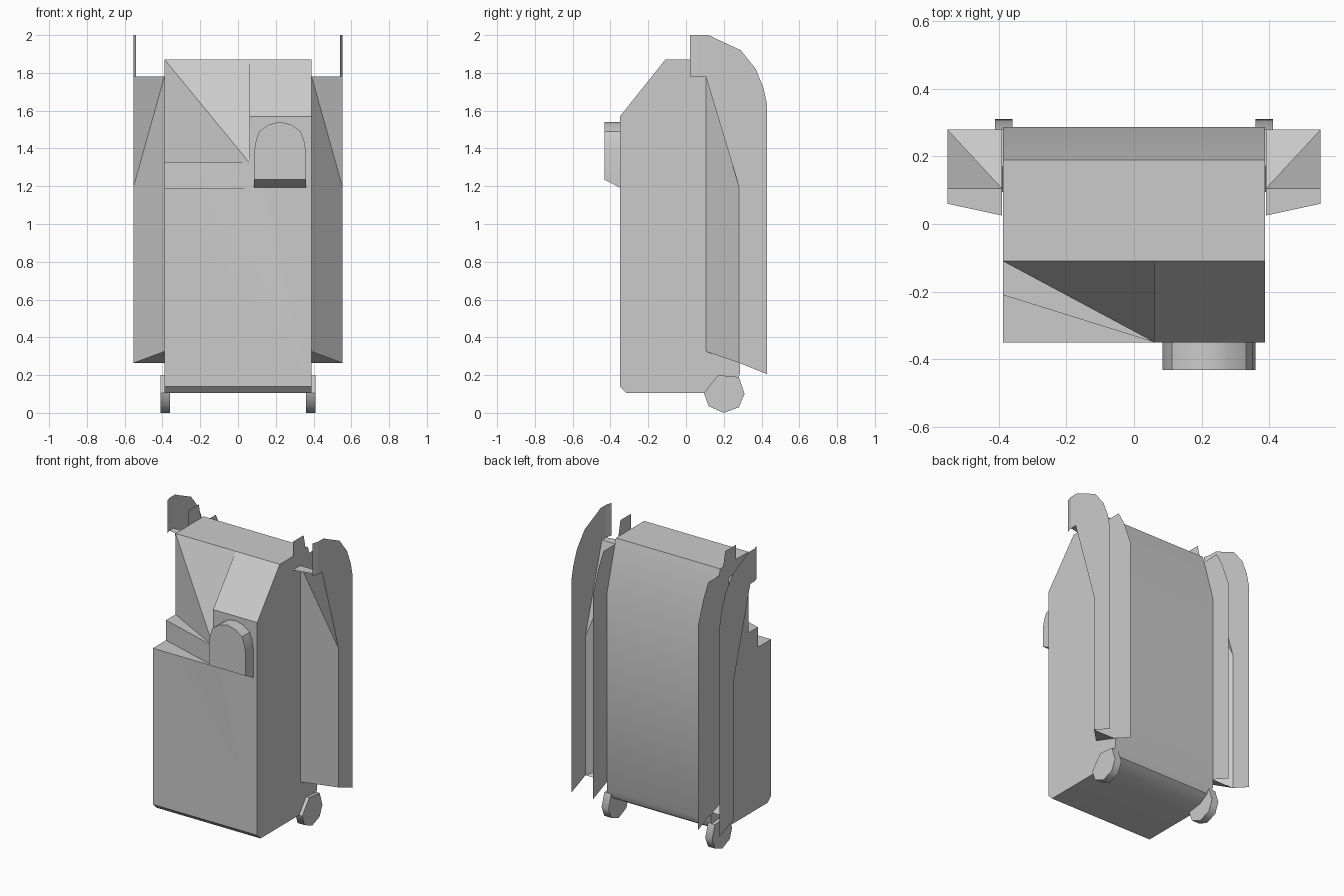
import bpy, bmesh
from mathutils import Vector

if "Cube" in bpy.data.objects:
    bpy.data.objects.remove(bpy.data.objects["Cube"])


def make(name, verts, faces, smooth=None, closed=True):
    """Mesh object from points and faces; closed shells get outward normals."""
    bm = bmesh.new()
    vs = [bm.verts.new(Vector(v)) for v in verts]
    for f in faces:
        bm.faces.new([vs[i] for i in f])
    if closed:
        bmesh.ops.recalc_face_normals(bm, faces=bm.faces)
    me = bpy.data.meshes.new(name)
    bm.to_mesh(me)
    bm.free()
    ob = bpy.data.objects.new(name, me)
    bpy.context.collection.objects.link(ob)
    if smooth:
        bpy.ops.object.select_all(action='DESELECT')
        ob.select_set(True)
        bpy.context.view_layer.objects.active = ob
        bpy.ops.object.shade_smooth_by_angle(angle=smooth)
    return ob


def loft(name, ring_a, ring_b, smooth=None):
    """Capped solid between two matching rings."""
    n = len(ring_a)
    faces = [(i, (i + 1) % n, n + (i + 1) % n, n + i) for i in range(n)]
    faces += [tuple(range(n))[::-1], tuple(range(n, 2 * n))]
    return make(name, ring_a + ring_b, faces, smooth)


# Main cabinet: shared side profile, with a stepped notch at the front left
W = 0.388
profile = [(-0.35, 0.14), (-0.315, 0.105), (0.10, 0.105), (0.20, 0.12),
           (0.265, 0.16), (0.287, 0.21), (0.287, 1.53), (0.19, 1.87), (-0.11, 1.87)]
n = len(profile)
notch = [(-0.11, 1.325), (-0.21, 1.325), (-0.21, 1.19), (-0.35, 1.19)]
verts = [(-W, y, z) for y, z in profile + notch]
right = len(verts)
verts += [(W, y, z) for y, z in profile + [(-0.35, 1.57)]]
a = len(verts)
b, c, d = a + 1, a + 2, a + 3
verts += [(0.06, -0.11, 1.87), (0.06, -0.35, 1.57), (0.06, -0.35, 1.325), (0.06, -0.35, 1.19)]
top_l, top_r, brow = n - 1, right + n - 1, right + n
faces = [(i, i + 1, right + i + 1, right + i) for i in range(n - 2)]
faces += [
    tuple(range(right)), tuple(range(right, a)),              # side walls
    (n - 2, top_l, a, top_r, top_r - 1),                      # roof
    (0, right, brow, b, c, d, n + 3),                         # front wall
    (a, b, brow, top_r), (a, c, b),                           # right brow
    (top_l, c, a), (top_l, n, c),                             # folded recess
    (n, n + 1, c), (n + 1, n + 2, d, c), (n + 2, n + 3, d),   # stepped ledges
]
make("cabinet", verts, faces, 0.45)

# Arched front cover with a sloped underside
arch = [(0.36, 1.38), (0.35, 1.44), (0.332, 1.49), (0.28, 1.527), (0.222, 1.54),
        (0.165, 1.527), (0.112, 1.49), (0.095, 1.44), (0.085, 1.38)]
rings = [[(0.36, y, z0)] + [(x, y, z) for x, z in arch] + [(0.085, y, z0)]
         for y, z0 in ((-0.345, 1.19), (-0.432, 1.235))]
loft("front_cover", rings[0], rings[1], 0.6)

# Thin fin outlines in the side plane
outer = [(0.06, 1.78), (0.105, 1.78), (0.28, 1.2), (0.28, 0.265), (0.43, 0.205),
         (0.43, 1.63), (0.41, 1.72), (0.37, 1.82), (0.29, 1.92), (0.15, 1.985),
         (0.12, 2.0), (0.06, 2.0)]
inner = [(0.025, 1.78), (0.105, 1.78), (0.105, 0.325), (0.28, 0.265), (0.43, 0.205),
         (0.43, 1.58), (0.37, 1.74), (0.32, 1.83), (0.17, 1.83), (0.14, 1.97), (0.025, 1.97)]
wheel = [(0.20, 0.0), (0.28, 0.03), (0.31, 0.10), (0.28, 0.19),
         (0.17, 0.20), (0.095, 0.105), (0.12, 0.035)]

for s, side in ((-1, "left"), (1, "right")):
    xo, xi = s * 0.552, s * 0.39
    # Outer fin with its turned-in front lip
    k = len(outer)
    pts = [(xo, y, z) for y, z in outer] + [(s * 0.54, 0.02, 2.0), (s * 0.54, 0.02, 1.78)]
    make(side + "_outer_fin", pts, [tuple(range(k)), (0, k - 1, k, k + 1)], closed=False)
    # Inner fin against the cabinet
    make(side + "_inner_fin", [(xi, y, z) for y, z in inner],
         [tuple(range(len(inner)))], closed=False)
    # Angled panel joining the fins, with shelf above and gusset below
    panel = [(xi, 0.105, 1.78), (xi, 0.105, 0.325), (xo, 0.28, 0.265), (xo, 0.28, 1.2),
             (xo, 0.105, 1.78), (xi, 0.025, 1.78), (xo, 0.06, 1.78), (xi, 0.28, 0.265)]
    make(side + "_fin_panel", panel,
         [(0, 1, 2, 3), (0, 3, 4), (0, 4, 6, 5), (1, 7, 2)], closed=False)
    # Rear wheel
    loft(side + "_wheel", [(s * 0.36, y, z) for y, z in wheel],
         [(s * 0.411, y, z) for y, z in wheel], 0.95)
